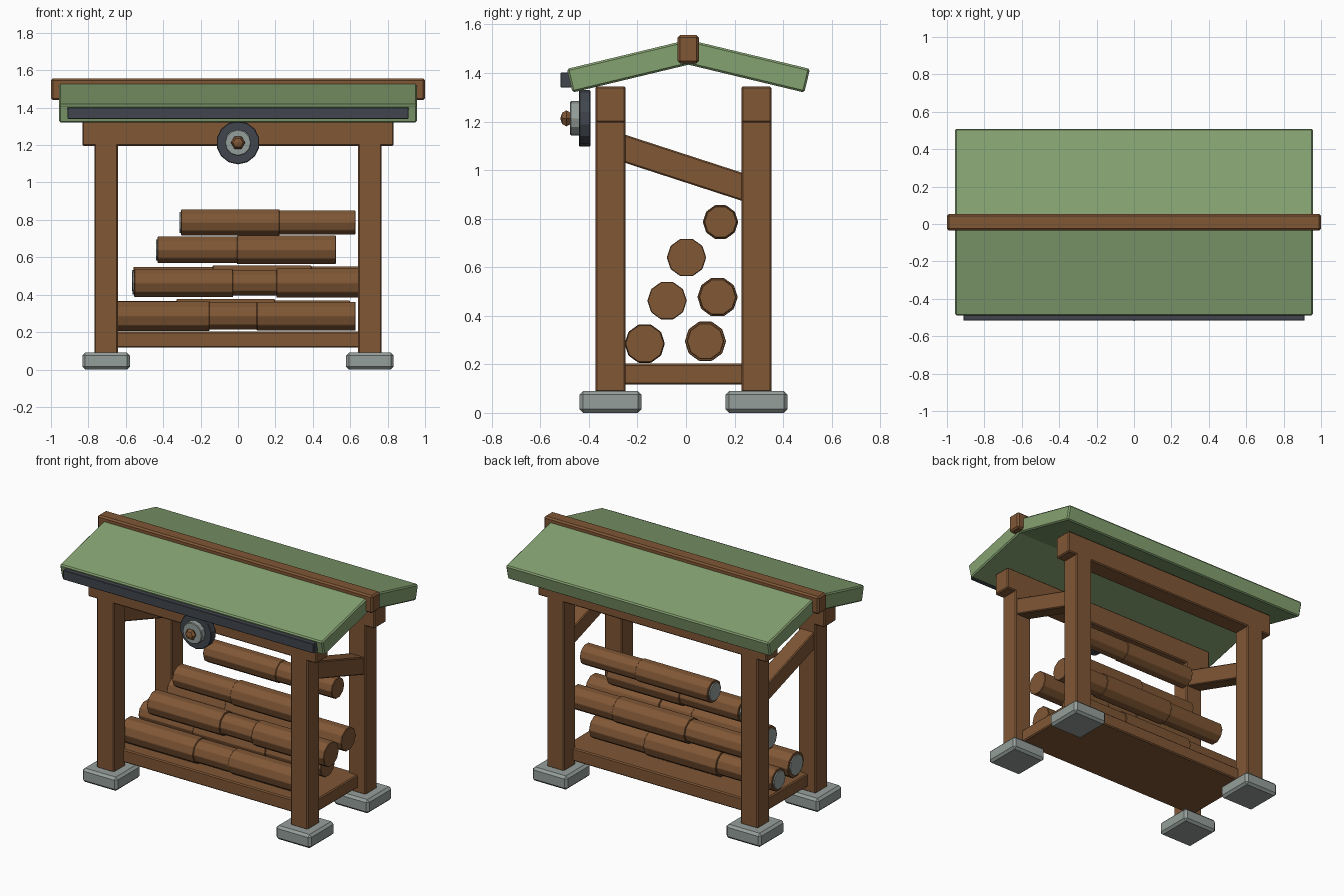
import bpy, math
from mathutils import Matrix

if "Cube" in bpy.data.objects:
    bpy.data.objects.remove(bpy.data.objects["Cube"])


def material(name, rgb):
    m = bpy.data.materials.new(name)
    m.diffuse_color = (*rgb, 1)
    m.use_nodes = True
    m.node_tree.nodes["Principled BSDF"].inputs["Base Color"].default_value = m.diffuse_color
    return m


BROWN = material("brown_wood", (0.215, 0.095, 0.036))
GREEN = material("green_roof", (0.235, 0.36, 0.165))
GREY = material("grey_stone", (0.30, 0.345, 0.325))
DARK = material("dark_metal", (0.052, 0.06, 0.075))


def finish(name, mat, bevel=0.0):
    ob = bpy.context.object
    ob.name = name
    ob.data.materials.append(mat)
    if bevel:
        b = ob.modifiers.new("edge_bevel", "BEVEL")
        b.width = bevel
        b.segments = 1
    return ob


def box(name, mat, x, y, z, bevel=0.007, shear=0.0):
    """Box from (min, max) ranges; shear tilts z along y."""
    bpy.ops.mesh.primitive_cube_add(size=1)
    me = bpy.context.object.data
    for v in me.vertices:
        c = [r[0] + (r[1] - r[0]) * (k + 0.5) for r, k in zip((x, y, z), v.co)]
        c[2] += shear * (c[1] - (y[0] + y[1]) / 2)
        v.co = c
    return finish(name, mat, bevel)


def cylinder(name, mat, axis, a, b, u, z, r, sides, bevel=0.0):
    """Cylinder along x or y from a to b; u is the other horizontal position."""
    mid = (a + b) / 2
    if axis == "x":
        loc, rot = (mid, u, z), (0, math.pi / 2, 0)
    else:
        loc, rot = (u, mid, z), (math.pi / 2, 0, 0)
    bpy.ops.mesh.primitive_cylinder_add(vertices=sides, radius=r, depth=b - a,
                                        location=loc, rotation=rot)
    return finish(name, mat, bevel)


# Feet and posts at the four corners
for px in (-0.705, 0.705):
    for py in (-0.311, 0.29):
        box("foot", GREY, (px - 0.127, px + 0.127), (py - 0.128, py + 0.128),
            (0, 0.09), 0.015)
        box("post", BROWN, (px - 0.063, px + 0.063), (py - 0.062, py + 0.062),
            (0.085, 1.21))
    # Sloping brace between the posts on each end
    box("side_brace", BROWN, (px - 0.052, px + 0.052), (-0.27, 0.247),
        (0.952, 1.068), 0.006, shear=-0.325)

# Beams on the posts
for py in (-0.311, 0.29):
    box("top_beam", BROWN, (-0.832, 0.832), (py - 0.062, py + 0.062), (1.196, 1.345))

# Floor slab
box("floor", BROWN, (-0.71, 0.71), (-0.275, 0.255), (0.117, 0.203))

# Roof: two tilted slabs, ridge and front trim
PITCH = math.radians(13.5)
for s in (-1, 1):
    roof = box("roof_panel", GREEN, (-0.957, 0.957), (0, 0.515) if s > 0 else (-0.515, 0),
               (-0.1, 0), 0.008)
    roof.data.transform(Matrix.Translation((0, 0.01, 1.537)) @
                        Matrix.Rotation(-s * PITCH, 4, "X"))
box("ridge", BROWN, (-1, 1), (-0.035, 0.053), (1.44, 1.556), 0.01)
box("eave_trim", DARK, (-0.912, 0.912), (-0.517, -0.465), (1.34, 1.402), 0.003)

# Round emblem on the front beam
cylinder("emblem_disc", DARK, "y", -0.441, -0.393, 0, 1.213, 0.116, 14, 0.004)
cylinder("emblem_ring", GREY, "y", -0.477, -0.436, 0, 1.213, 0.071, 12, 0.004)
bpy.ops.mesh.primitive_uv_sphere_add(segments=6, ring_count=4, radius=0.038,
                                     location=(0, -0.493, 1.213),
                                     rotation=(math.pi / 2, math.pi / 6, 0))
finish("emblem_knob", BROWN).scale = (1, 1, 0.65)

# Log pile: each row is (y, z, [(left end, radius), ...])
LOG = 0.528
rows = [
    (-0.17, 0.285, [(-0.68, 0.083), (-0.26, 0.076), (0.10, 0.081)]),
    (0.08, 0.295, [(-0.73, 0.074), (-0.33, 0.085), (0.07, 0.077)]),
    (-0.078, 0.462, [(-0.555, 0.079), (-0.17, 0.07), (0.205, 0.081)]),
    (0.13, 0.477, [(-0.56, 0.074), (-0.135, 0.083), (0.185, 0.077)]),
    (0.002, 0.64, [(-0.43, 0.074), (-0.005, 0.081)]),
    (0.142, 0.786, [(-0.305, 0.073), (0.10, 0.068)]),
]
for y, z, logs in rows:
    for x0, r in logs:
        cylinder("log", BROWN, "x", x0, x0 + LOG, y, z, r, 10, 0.003)
        cylinder("log_end", GREY, "x", x0 - 0.008, x0 + 0.004, y, z, r * 0.8, 10)
